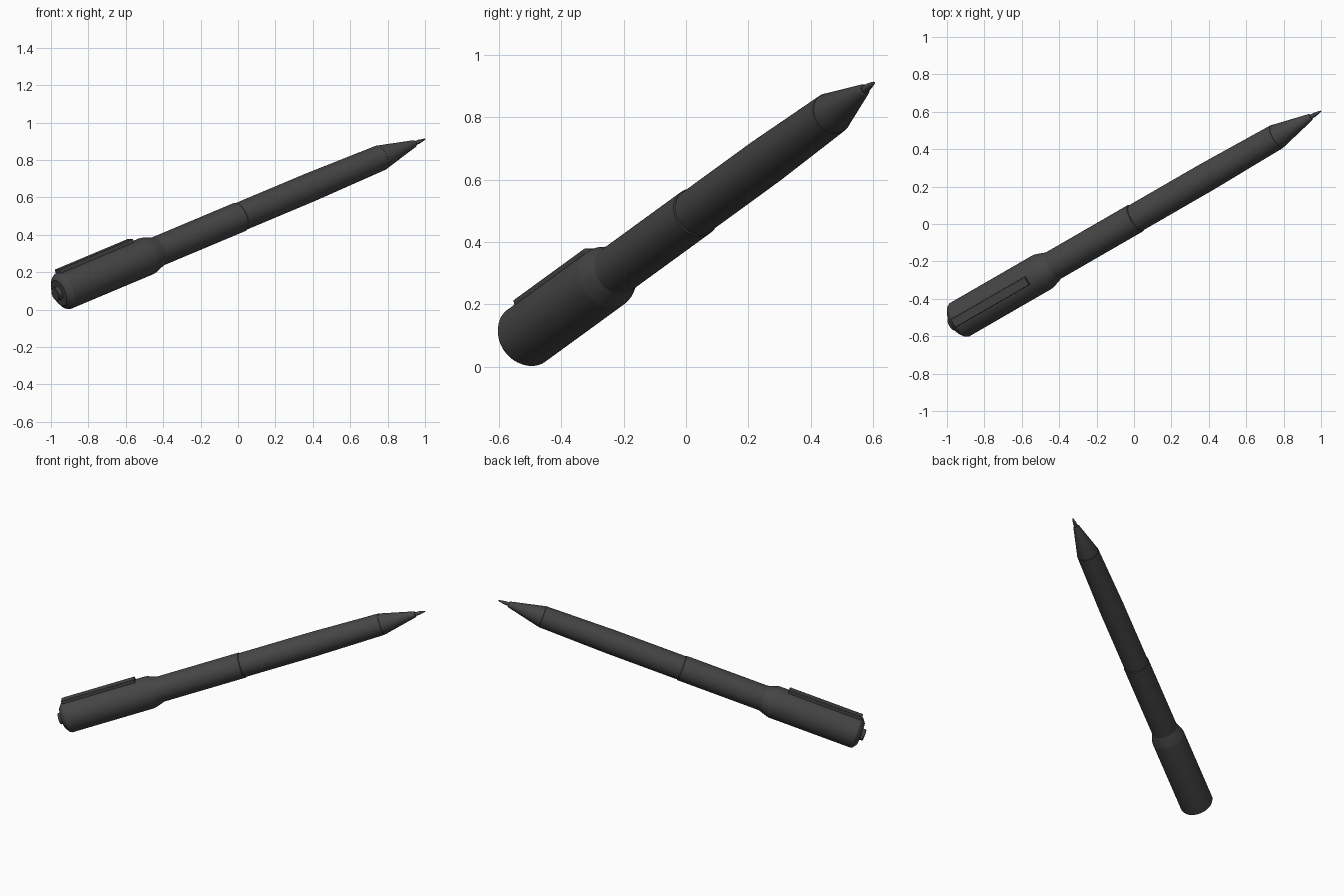
import bpy, bmesh, math
from mathutils import Vector, Matrix

if "Cube" in bpy.data.objects:
    bpy.data.objects.remove(bpy.data.objects["Cube"])

# Pen frame: local +Z runs from the writing tip backwards, local +Y is the clip side
yaw, pitch = math.radians(30), math.radians(20)
d = Vector((math.cos(pitch) * math.cos(yaw), math.cos(pitch) * math.sin(yaw), math.sin(pitch)))
up = Vector((-math.sin(pitch) * math.cos(yaw), -math.sin(pitch) * math.sin(yaw), math.cos(pitch)))
back = -d
side = up.cross(back)
TIP = Vector((1.0, 0.604, 0.912))
FRAME = Matrix.Translation(TIP) @ Matrix((side, up, back)).transposed().to_4x4()

dark = bpy.data.materials.new("dark_plastic")
dark.diffuse_color = (0.06, 0.06, 0.06, 1)
dark.use_nodes = True
dark.node_tree.nodes["Principled BSDF"].inputs["Base Color"].default_value = dark.diffuse_color


def finish(bm, name):
    bmesh.ops.recalc_face_normals(bm, faces=bm.faces)
    me = bpy.data.meshes.new(name)
    bm.to_mesh(me)
    bm.free()
    ob = bpy.data.objects.new(name, me)
    bpy.context.collection.objects.link(ob)
    ob.matrix_world = FRAME
    me.materials.append(dark)
    bpy.ops.object.select_all(action='DESELECT')
    ob.select_set(True)
    bpy.context.view_layer.objects.active = ob
    bpy.ops.object.shade_smooth_by_angle(angle=math.radians(25))
    return ob


def lathe(name, profile, n=64):
    """Closed solid of revolution from (distance from tip, radius) pairs."""
    bm = bmesh.new()
    rings = [[bm.verts.new((r * math.cos(2 * math.pi * i / n), r * math.sin(2 * math.pi * i / n), s))
              for i in range(n)] for s, r in profile]
    for a, b in zip(rings, rings[1:]):
        for i in range(n):
            bm.faces.new((a[i], a[(i + 1) % n], b[(i + 1) % n], b[i]))
    bm.faces.new(rings[0])
    bm.faces.new(rings[-1])
    return finish(bm, name)


# Writing point: needle and its sleeve
lathe("nib", [(0.0, 0.002), (0.008, 0.005), (0.04, 0.011), (0.09, 0.012)], 32)
# Tapered grip cone
lathe("tip_cone", [(0.066, 0.015), (0.07, 0.019), (0.284, 0.067), (0.289, 0.067), (0.30, 0.06)])
# Front barrel, gently tapering towards the cone
lathe("front_barrel", [(0.288, 0.066), (0.291, 0.069), (0.745, 0.077), (1.23, 0.077)])
# Rear barrel with a small step at the joint
lathe("rear_barrel", [(1.215, 0.078), (1.219, 0.081), (1.80, 0.081)])
# Cap with flared collar and chamfered end
lathe("cap", [(1.755, 0.080), (1.765, 0.083), (1.82, 0.101), (1.835, 0.103), (2.375, 0.103),
              (2.388, 0.096), (2.406, 0.072)])
# Push button
lathe("button", [(2.39, 0.037), (2.427, 0.037), (2.431, 0.034)], 32)

# Pocket clip: slim bar lying along the cap
bm = bmesh.new()
bmesh.ops.create_cube(bm, size=1)
bmesh.ops.scale(bm, vec=(0.05, 0.037, 0.485), verts=bm.verts)
bmesh.ops.translate(bm, vec=(0, 0.103, 2.1325), verts=bm.verts)
clip = finish(bm, "clip")
bev = clip.modifiers.new("bevel", 'BEVEL')
bev.width = 0.003
bev.segments = 2
